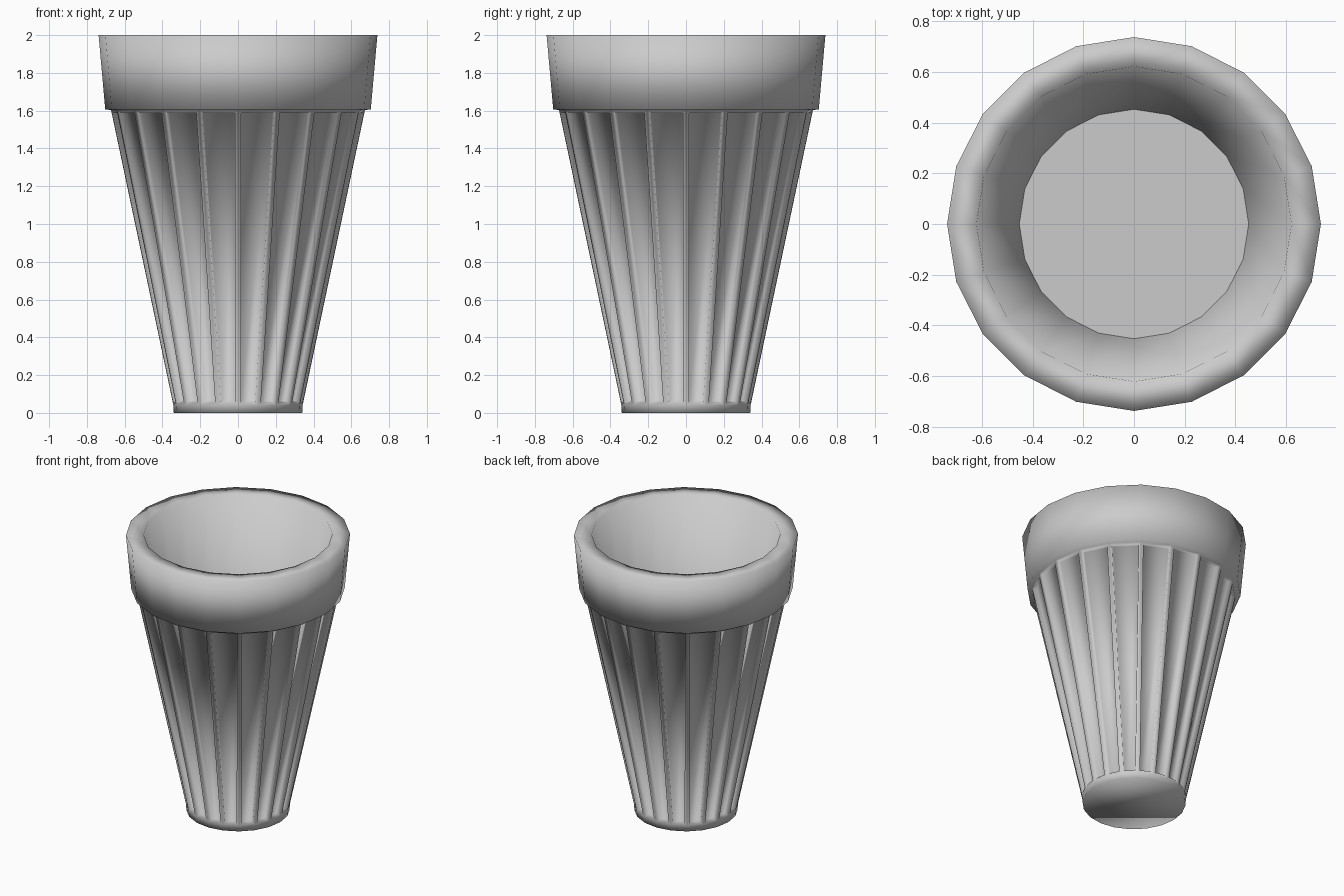
import bpy, bmesh
from math import cos, sin, pi

if "Cube" in bpy.data.objects:
    bpy.data.objects.remove(bpy.data.objects["Cube"])

SIDES = 20

# Cup profile (radius, height): base, tapered wall, rim lip, inner wall, floor
profile = [(0.34, 0.0), (0.342, 0.04), (0.672, 1.603), (0.703, 1.607),
           (0.738, 2.0), (0.622, 2.0), (0.453, 1.15)]
WALL = 1  # profile segment carrying the ribbed panels

bm = bmesh.new()
rings = [[bm.verts.new((r * cos(2 * pi * i / SIDES), r * sin(2 * pi * i / SIDES), z))
          for i in range(SIDES)] for r, z in profile]

# Lathe the side walls
panels = []
for k in range(len(rings) - 1):
    a, b = rings[k], rings[k + 1]
    for i in range(SIDES):
        j = (i + 1) % SIDES
        f = bm.faces.new((a[i], a[j], b[j], b[i]))
        f.smooth = True
        if k == WALL:
            panels.append(f)

# Base and inner floor
base = bm.faces.new(rings[0][::-1])
base.smooth = True
floor = bm.faces.new(rings[-1])
floor.smooth = False
bm.normal_update()

# Sunken panels leave a thin rib at every corner
bmesh.ops.inset_individual(bm, faces=panels, thickness=0.016, depth=0.0,
                           use_even_offset=True)
res = bmesh.ops.inset_individual(bm, faces=panels, thickness=0.003, depth=-0.025,
                                 use_even_offset=True)
for f in bm.faces:
    f.smooth = f is not floor

mesh = bpy.data.meshes.new("ribbed_cup")
bm.to_mesh(mesh)
bm.free()
cup = bpy.data.objects.new("ribbed_cup", mesh)
bpy.context.collection.objects.link(cup)
